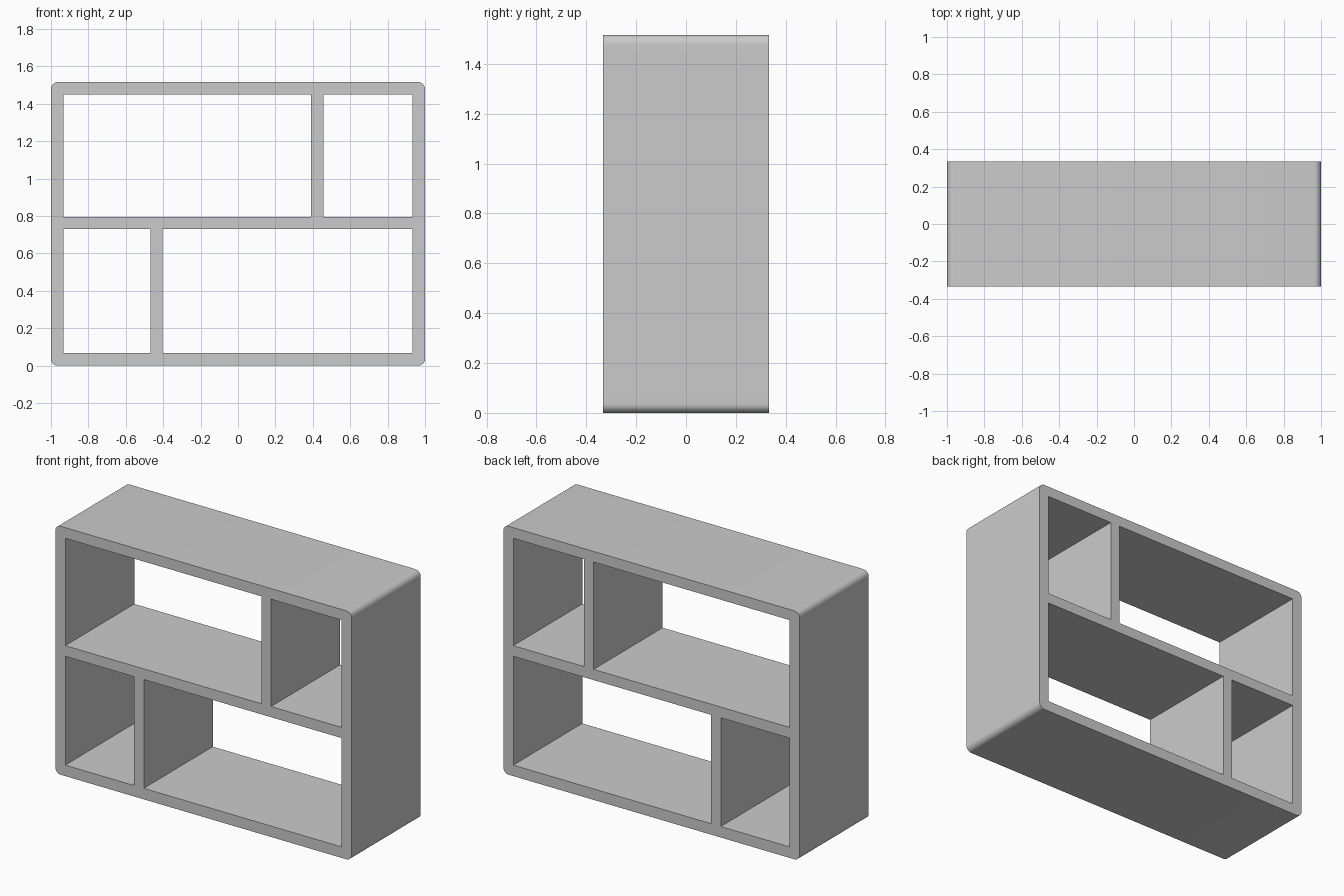
import bpy, bmesh

if "Cube" in bpy.data.objects:
    bpy.data.objects.remove(bpy.data.objects["Cube"])

HALF_W, HALF_D, HEIGHT = 1.0, 0.333, 1.516
T = 0.067          # board thickness
RADIUS = 0.036     # rounded outer corners


def board(name, x0, x1, z0, z1, round_z=None):
    """Full-depth box; the end edges lying at height round_z are rounded."""
    bm = bmesh.new()
    bmesh.ops.create_cube(bm, size=1)
    for v in bm.verts:
        v.co.x = x1 if v.co.x > 0 else x0
        v.co.y = HALF_D if v.co.y > 0 else -HALF_D
        v.co.z = z1 if v.co.z > 0 else z0
    if round_z is not None:
        edges = [e for e in bm.edges
                 if all(abs(v.co.z - round_z) < 1e-5 for v in e.verts)
                 and abs(e.verts[0].co.x - e.verts[1].co.x) < 1e-5]
        bmesh.ops.bevel(bm, geom=edges, offset=RADIUS, segments=8,
                        profile=0.5, affect='EDGES')
    bmesh.ops.recalc_face_normals(bm, faces=bm.faces)
    mesh = bpy.data.meshes.new(name)
    bm.to_mesh(mesh)
    bm.free()
    obj = bpy.data.objects.new(name, mesh)
    bpy.context.collection.objects.link(obj)
    if round_z is not None:
        bpy.ops.object.select_all(action='DESELECT')
        obj.select_set(True)
        bpy.context.view_layer.objects.active = obj
        bpy.ops.object.shade_smooth_by_angle()
    return obj


inner = HALF_W - T
shelf_low, shelf_high = 0.731, 0.796
ceiling = HEIGHT - 0.065

# Outer case: rounded top and bottom, plain sides
board("bottom_panel", -HALF_W, HALF_W, 0, T, round_z=0)
board("top_panel", -HALF_W, HALF_W, ceiling, HEIGHT, round_z=HEIGHT)
board("left_side", -HALF_W, -inner, T, ceiling)
board("right_side", inner, HALF_W, T, ceiling)

# Middle shelf and the two offset dividers
board("middle_shelf", -inner, inner, shelf_low, shelf_high)
board("upper_divider", 0.391, 0.456, shelf_high, ceiling)
board("lower_divider", -0.468, -0.403, T, shelf_low)
